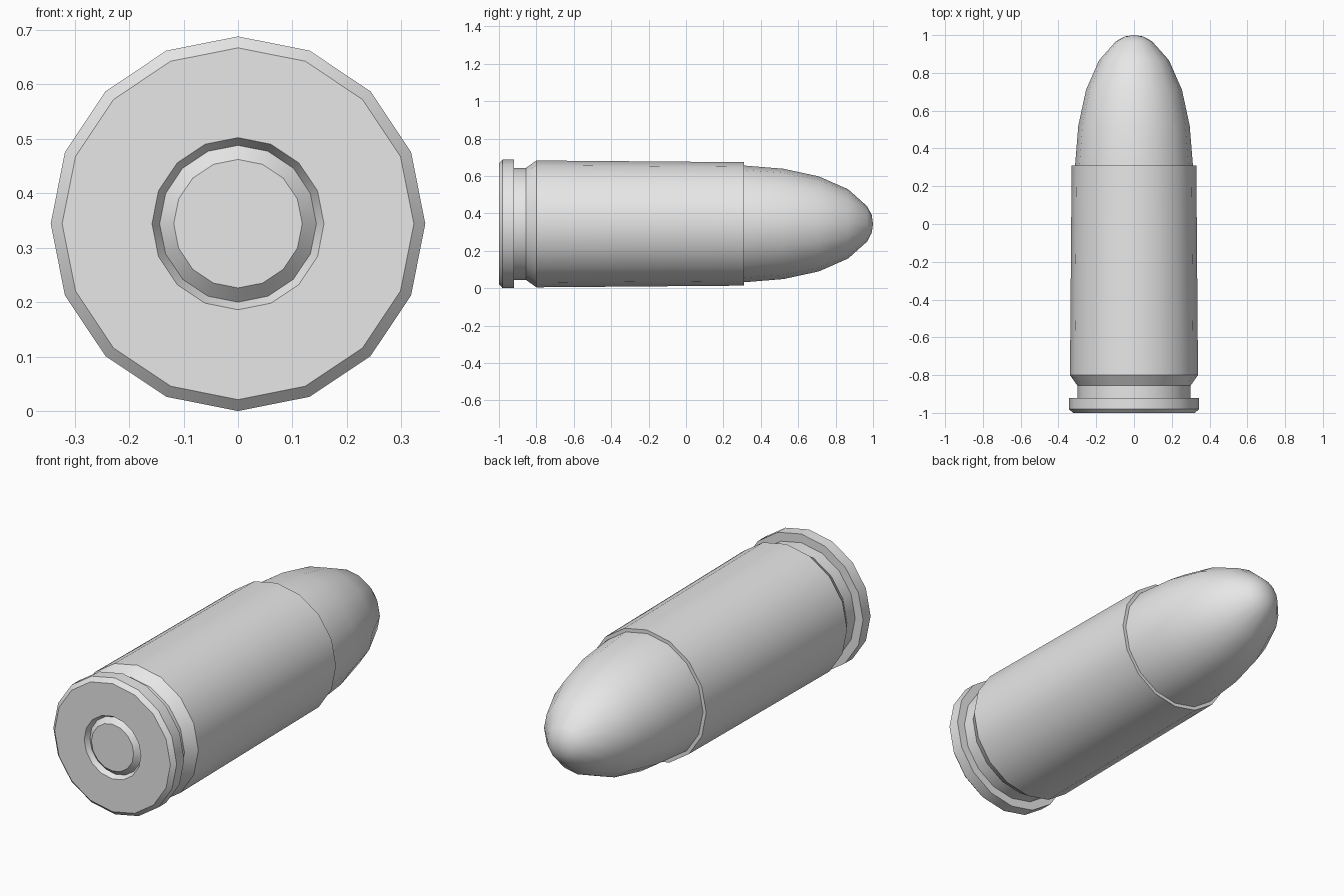
import bpy
import bmesh
import math
from mathutils import Vector

SIDES = 16
AXIS_HEIGHT = 0.344

if "Cube" in bpy.data.objects:
    bpy.data.objects.remove(bpy.data.objects["Cube"], do_unlink=True)

grey = bpy.data.materials.new("plain grey")
grey.use_nodes = True
grey.diffuse_color = (0.8, 0.8, 0.8, 1)
grey.node_tree.nodes["Principled BSDF"].inputs["Base Color"].default_value = (0.8, 0.8, 0.8, 1)


def lathe(name, profile):
    """Spin (radius, y) points about the long axis into a closed solid."""
    bm = bmesh.new()
    verts = [bm.verts.new((0, y, r)) for r, y in profile]
    edges = [bm.edges.new(pair) for pair in zip(verts, verts[1:])]
    bmesh.ops.spin(bm, geom=verts + edges, cent=(0, 0, 0), axis=(0, 1, 0),
                   angle=math.tau, steps=SIDES, use_duplicate=False)
    bmesh.ops.remove_doubles(bm, verts=bm.verts, dist=0.0005)
    bmesh.ops.recalc_face_normals(bm, faces=bm.faces)
    bmesh.ops.translate(bm, verts=bm.verts, vec=Vector((0, 0, AXIS_HEIGHT)))
    mesh = bpy.data.meshes.new(name)
    bm.to_mesh(mesh)
    bm.free()
    mesh.materials.append(grey)
    obj = bpy.data.objects.new(name, mesh)
    bpy.context.collection.objects.link(obj)
    bpy.ops.object.select_all(action="DESELECT")
    obj.select_set(True)
    bpy.context.view_layer.objects.active = obj
    bpy.ops.object.shade_smooth_by_angle(angle=math.radians(30))
    return obj


# Case: primer pocket, chamfered rim, extractor groove, tapered wall, mouth
lathe("case", [
    (0, -0.96), (0.144, -0.975), (0.158, -1), (0.323, -1), (0.344, -0.98),
    (0.344, -0.92), (0.3, -0.92), (0.3, -0.855), (0.339, -0.8),
    (0.33, 0.31), (0, 0.31),
])

# Primer: bevelled disc set in the pocket
lathe("primer", [(0, -0.95), (0.144, -0.975), (0.118, -1), (0, -1)])

# Bullet: rounded nose seated in the mouth
lathe("bullet", [
    (0, 0.25), (0.313, 0.25), (0.312, 0.31), (0.295, 0.52), (0.254, 0.71),
    (0.185, 0.867), (0.095, 0.968), (0.048, 0.993), (0, 1),
])
